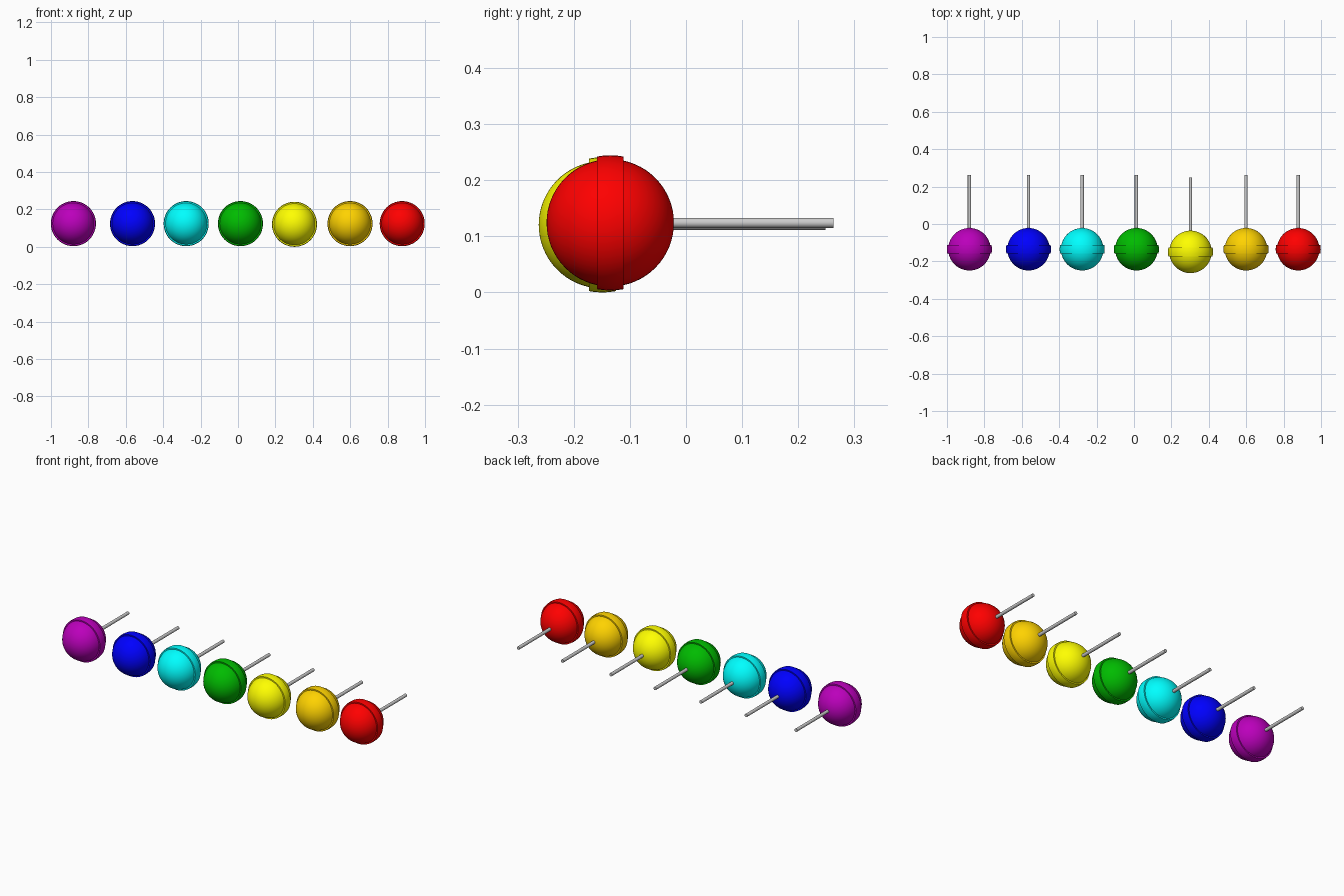
import bpy, bmesh, math
from mathutils import Vector

if "Cube" in bpy.data.objects:
    bpy.data.objects.remove(bpy.data.objects["Cube"])

R_BALL, R_BAND, HALF_BAND = 0.1135, 0.1205, 0.024
SEGMENTS = 48


def material(name, rgb):
    m = bpy.data.materials.new(name)
    m.diffuse_color = (*rgb, 1)
    m.use_nodes = True
    m.node_tree.nodes["Principled BSDF"].inputs["Base Color"].default_value = m.diffuse_color
    return m


def lathe(name, profile, location, mat):
    """Revolve (radius, y) points around the y axis."""
    bm = bmesh.new()
    verts = [bm.verts.new((r, y, 0)) for r, y in profile]
    edges = [bm.edges.new(pair) for pair in zip(verts, verts[1:])]
    bmesh.ops.spin(bm, geom=verts + edges, cent=(0, 0, 0), axis=(0, 1, 0),
                   angle=2 * math.pi, steps=SEGMENTS)
    bmesh.ops.remove_doubles(bm, verts=bm.verts, dist=1e-5)
    bmesh.ops.recalc_face_normals(bm, faces=bm.faces)
    mesh = bpy.data.meshes.new(name)
    bm.to_mesh(mesh)
    bm.free()
    mesh.materials.append(mat)
    obj = bpy.data.objects.new(name, mesh)
    obj.location = location
    bpy.context.collection.objects.link(obj)
    bpy.ops.object.select_all(action='DESELECT')
    obj.select_set(True)
    bpy.context.view_layer.objects.active = obj
    bpy.ops.object.shade_smooth_by_angle(angle=math.radians(30))
    return obj


def arc(radius, start, end, steps):
    pts = []
    for i in range(steps + 1):
        a = start + (end - start) * i / steps
        pts.append((max(0, radius * math.sin(a)), -radius * math.cos(a)))
    return pts


# Candy profile: front cap, raised band, back cap
cap = math.acos(HALF_BAND / R_BALL)
band = math.acos(HALF_BAND / R_BAND)
candy_profile = (arc(R_BALL, 0, cap, 14)
                 + arc(R_BAND, band, math.pi - band, 4)
                 + arc(R_BALL, math.pi - cap, math.pi, 14))

# Stick profile: closed rod running backwards from inside the candy
stick_profile = [(0, 0.09), (0.009, 0.09), (0.009, 0.3975), (0, 0.3975)]

stick_mat = material("stick_grey", (0.6, 0.6, 0.6))

# colour name, rgb, x, y, z
lollipops = [
    ("purple", (0.5, 0.0, 0.5), -0.88, -0.135, 0.124),
    ("blue", (0.0, 0.0, 1.0), -0.564, -0.135, 0.124),
    ("cyan", (0.0, 1.0, 1.0), -0.277, -0.135, 0.124),
    ("green", (0.0, 0.5, 0.0), 0.013, -0.135, 0.124),
    ("yellow", (1.0, 1.0, 0.0), 0.302, -0.149, 0.1205),
    ("orange", (1.0, 0.65, 0.0), 0.599, -0.135, 0.124),
    ("red", (1.0, 0.0, 0.0), 0.878, -0.135, 0.124),
]

for name, rgb, x, y, z in lollipops:
    loc = Vector((x, y, z))
    lathe(name + "_candy", candy_profile, loc, material(name, rgb))
    lathe(name + "_stick", stick_profile, loc, stick_mat)
